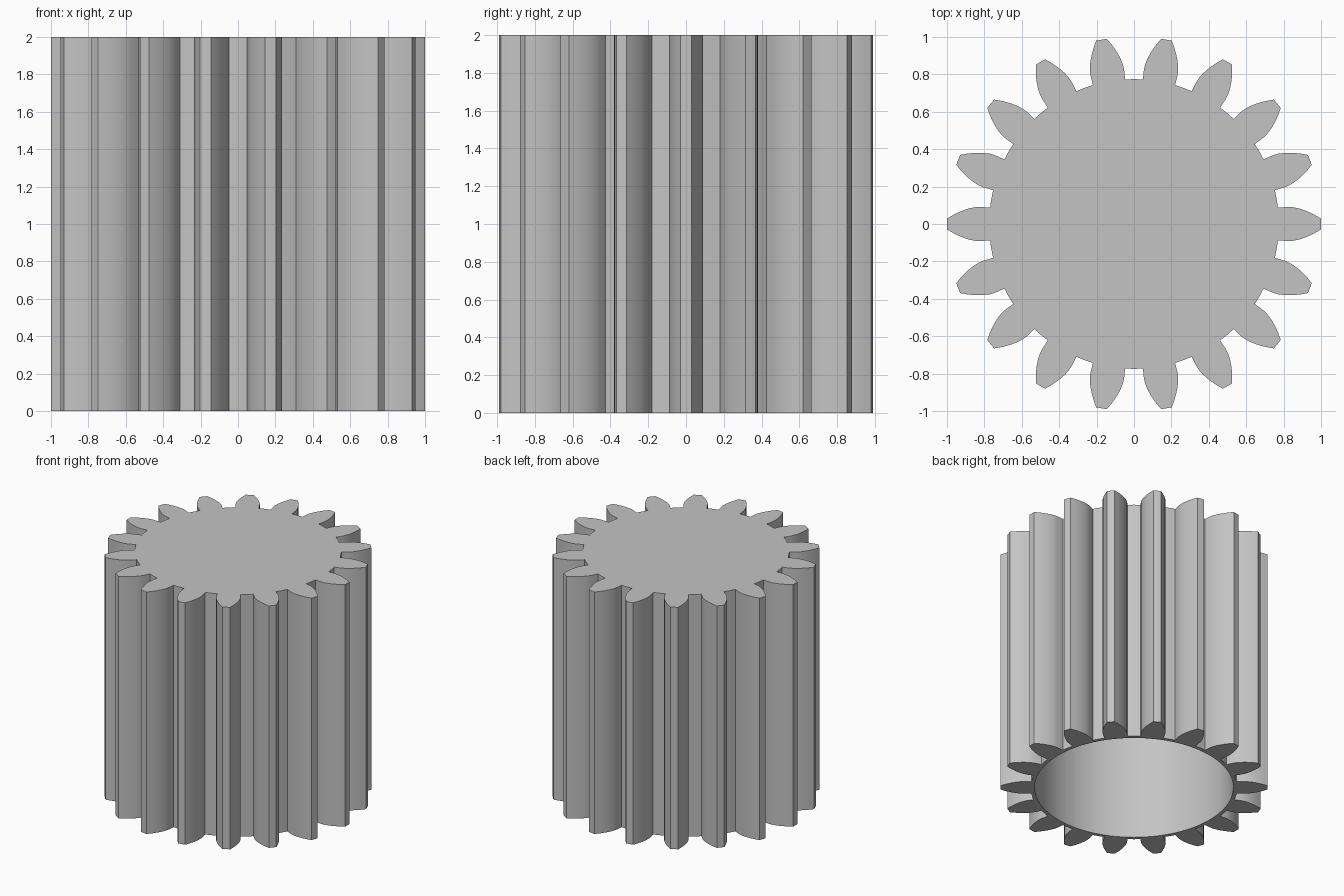
import bpy, bmesh, math

cube = bpy.data.objects.get("Cube")
if cube:
    bpy.data.objects.remove(cube, do_unlink=True)

TEETH = 18
TIP_R, PITCH_R, ROOT_R, BORE_R = 1.0, 0.9, 0.774, 0.744
HEIGHT, BORE_TOP = 2.0, 1.96
BASE_R = PITCH_R * math.cos(math.radians(23))
STEPS = 6


def involute(radius):
    a = math.acos(min(1.0, BASE_R / radius))
    return math.tan(a) - a


def half_angle(radius):
    return math.pi / (2 * TEETH) + involute(PITCH_R) - involute(radius)


# One tooth outline as (radius, angle): root, involute flank, tip, mirrored flank
flank = [(ROOT_R, half_angle(BASE_R) + 0.003)]
for i in range(STEPS + 1):
    r = BASE_R + (TIP_R - BASE_R) * i / STEPS
    flank.append((r, half_angle(r)))
tooth = [(ROOT_R, -math.pi / TEETH)]
tooth += [(r, -a) for r, a in flank]
tooth += [(TIP_R, 0.0)]
tooth += [(r, a) for r, a in reversed(flank)]
outline = [(r, a + k * 2 * math.pi / TEETH) for k in range(TEETH) for r, a in tooth]

bm = bmesh.new()


def ring(points, z):
    return [bm.verts.new((r * math.cos(a), r * math.sin(a), z)) for r, a in points]


def bridge(lower, upper):
    n = len(lower)
    for i in range(n):
        j = (i + 1) % n
        bm.faces.new((lower[i], lower[j], upper[j], upper[i]))


# Toothed wall, bottom rim, blind bore and closed top
bore = [(BORE_R, a) for r, a in outline]
outer_low, outer_high = ring(outline, 0), ring(outline, HEIGHT)
bore_low, bore_high = ring(bore, 0), ring(bore, BORE_TOP)
bridge(outer_low, outer_high)
bridge(bore_low, outer_low)
bridge(bore_high, bore_low)
bm.faces.new(outer_high)
bm.faces.new(list(reversed(bore_high)))
bmesh.ops.recalc_face_normals(bm, faces=bm.faces)

mesh = bpy.data.meshes.new("gear")
bm.to_mesh(mesh)
bm.free()
gear = bpy.data.objects.new("gear", mesh)
bpy.context.collection.objects.link(gear)

# Plain grey material
grey = bpy.data.materials.new("light grey")
grey.use_nodes = True
colour = (0.55, 0.55, 0.55, 1)
grey.diffuse_color = colour
grey.node_tree.nodes["Principled BSDF"].inputs["Base Color"].default_value = colour
mesh.materials.append(grey)

# Smooth flanks and bore, sharp edges
bpy.ops.object.select_all(action="DESELECT")
gear.select_set(True)
bpy.context.view_layer.objects.active = gear
bpy.ops.object.shade_smooth_by_angle(angle=math.radians(25))
